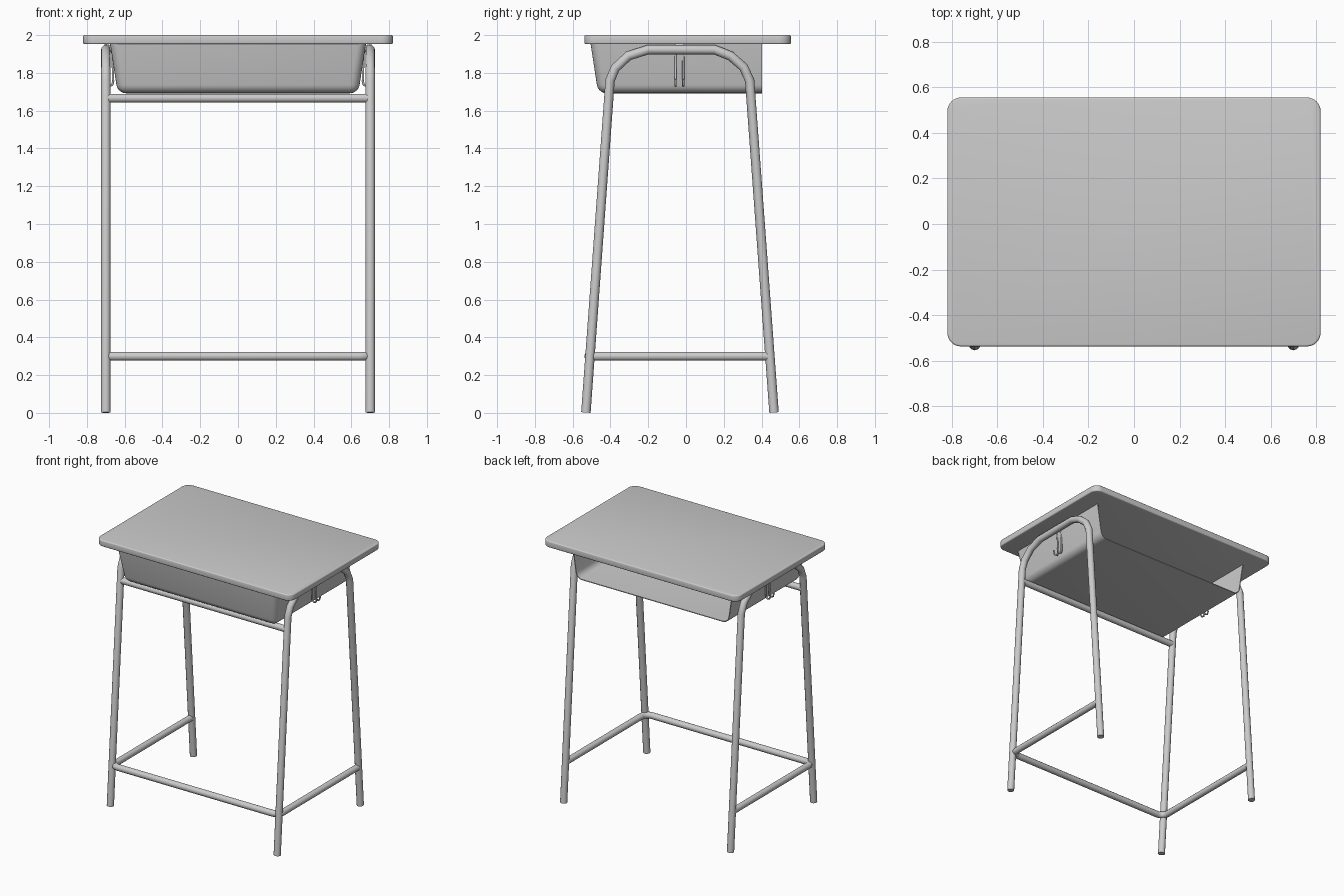
import bpy, bmesh, math
from mathutils import Vector

if "Cube" in bpy.data.objects:
    bpy.data.objects.remove(bpy.data.objects["Cube"])


def finish(obj, angle=35):
    bpy.ops.object.select_all(action='DESELECT')
    obj.select_set(True)
    bpy.context.view_layer.objects.active = obj
    if obj.type == 'CURVE':
        bpy.ops.object.convert(target='MESH')
    for m in list(obj.modifiers):
        bpy.ops.object.modifier_apply(modifier=m.name)
    bpy.ops.object.shade_smooth_by_angle(angle=math.radians(angle))


def mesh_object(name, bm):
    me = bpy.data.meshes.new(name)
    bm.normal_update()
    bm.to_mesh(me)
    bm.free()
    obj = bpy.data.objects.new(name, me)
    bpy.context.collection.objects.link(obj)
    return obj


def tube(name, points, radius, resolution=4):
    cu = bpy.data.curves.new(name, 'CURVE')
    cu.dimensions = '3D'
    cu.bevel_depth = radius
    cu.bevel_resolution = resolution
    cu.use_fill_caps = True
    sp = cu.splines.new('POLY')
    sp.points.add(len(points) - 1)
    for p, co in zip(sp.points, points):
        p.co = (*co, 1)
    obj = bpy.data.objects.new(name, cu)
    bpy.context.collection.objects.link(obj)
    finish(obj, 50)
    return obj


# Desk top: rounded slab with softened rims
bm = bmesh.new()
bmesh.ops.create_cube(bm, size=1)
for v in bm.verts:
    v.co = Vector((v.co.x * 1.64, v.co.y * 1.094 + 0.009, v.co.z * 0.048 + 1.976))
vertical = [e for e in bm.edges if abs(e.verts[0].co.z - e.verts[1].co.z) > 0.01]
bmesh.ops.bevel(bm, geom=vertical, offset=0.06, segments=8, profile=0.5, affect='EDGES')
rims = [e for e in bm.edges if abs(e.verts[0].co.z - e.verts[1].co.z) < 0.001]
bmesh.ops.bevel(bm, geom=rims, offset=0.008, segments=3, profile=0.5, affect='EDGES')
finish(mesh_object("desk_top", bm))

# Book tray: tapered shell, open at the top and back
bm = bmesh.new()
bmesh.ops.create_cube(bm, size=2)
for v in bm.verts:
    top, front = v.co.z > 0, v.co.y < 0
    v.co.x *= 0.677 if top else 0.637
    v.co.y = (-0.505 if top else -0.465) if front else 0.402
    v.co.z = 1.953 if top else 1.692
bm.normal_update()
bmesh.ops.delete(bm, geom=[f for f in bm.faces if f.normal.z > 0.9 or f.normal.y > 0.9],
                 context='FACES_ONLY')
folds = [e for e in bm.edges if len(e.link_faces) == 2]
bmesh.ops.bevel(bm, geom=folds, offset=0.045, segments=5, profile=0.5, affect='EDGES')
tray = mesh_object("book_tray", bm)
sol = tray.modifiers.new("thickness", 'SOLIDIFY')
sol.thickness = 0.006
sol.offset = -1
finish(tray)

# Side frames: each one bent tube making a front and a back leg
arch = [(-0.53, 0.002), (-0.402, 1.76), (-0.375, 1.825), (-0.305, 1.89), (-0.2, 1.923),
        (0.13, 1.923), (0.235, 1.89), (0.305, 1.83), (0.337, 1.76), (0.466, 0.002)]
arch[5] = (0.15, 1.923)
for side, s in (("left", -1), ("right", 1)):
    tube(side + "_leg_frame", [(0.70 * s, y, z) for y, z in arch], 0.025)

    # Bag hook: two bent wires joined over the frame
    drop = [(0.703, 1.948), (0.678, 1.942), (0.664, 1.90), (0.661, 1.755),
            (0.666, 1.737), (0.678, 1.731), (0.692, 1.737), (0.700, 1.765)]
    wire = [(x * s, -0.055, z) for x, z in reversed(drop)]
    wire += [(x * s, -0.014, z) for x, z in drop]
    tube(side + "_bag_hook", wire, 0.006, 2)

# Upper crossbar under the tray
tube("upper_crossbar", [(-0.70, -0.408, 1.666), (0.70, -0.408, 1.666)], 0.0235)

# Lower foot rail: U-shaped tube with rounded front corners
r, half, front = 0.055, 0.70, -0.515
corner = [(half - r + r * math.cos(a), front + r - r * math.sin(a), 0.3)
          for a in (math.radians(d) for d in range(0, 91, 15))]
right_half = [(half, 0.442, 0.3)] + corner
left_half = [(-x, y, z) for x, y, z in reversed(right_half)]
tube("foot_rail", right_half + left_half, 0.0235)
